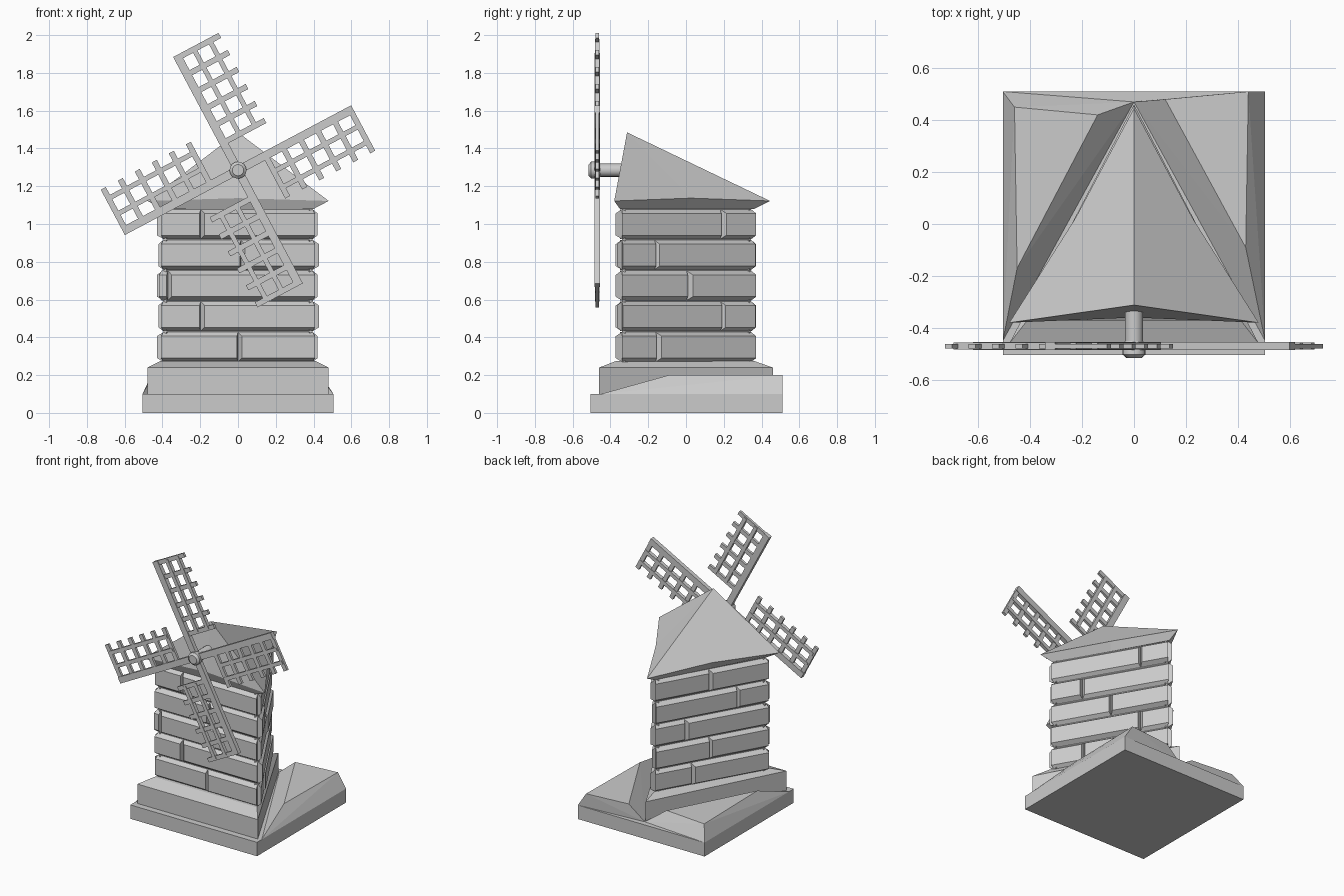
import bpy, bmesh, math
from mathutils import Vector, Matrix

if "Cube" in bpy.data.objects:
    bpy.data.objects.remove(bpy.data.objects["Cube"])


def finish(name, bm):
    bmesh.ops.recalc_face_normals(bm, faces=bm.faces)
    me = bpy.data.meshes.new(name)
    bm.to_mesh(me)
    bm.free()
    ob = bpy.data.objects.new(name, me)
    bpy.context.collection.objects.link(ob)
    return ob


def loft(name, rings, apex=None):
    """Stack of equal-sized point rings, capped below, and above by a lid or apex."""
    bm = bmesh.new()
    vs = [[bm.verts.new(p) for p in r] for r in rings]
    n = len(rings[0])
    bm.faces.new(vs[0])
    for a, b in zip(vs, vs[1:]):
        for i in range(n):
            j = (i + 1) % n
            bm.faces.new((a[i], a[j], b[j], b[i]))
    if apex:
        t = bm.verts.new(apex)
        for i in range(n):
            bm.faces.new((vs[-1][i], vs[-1][(i + 1) % n], t))
    else:
        bm.faces.new(vs[-1])
    return finish(name, bm)


def hull(name, pts):
    bm = bmesh.new()
    for p in pts:
        bm.verts.new(p)
    bmesh.ops.convex_hull(bm, input=bm.verts)
    return finish(name, bm)


def tri(w, front, back, z):
    return [(-w, front, z), (w, front, z), (0, back, z)]


def rect(x0, x1, y0, y1, z):
    return [(x0, y0, z), (x1, y0, z), (x1, y1, z), (x0, y1, z)]


# Ground slab and the two rocky mounds behind the mill
loft("ground_slab", [rect(-.505, .505, -.505, .51, z) for z in (0, .1)])
hull("right_mound", [(.505, -.45, .1), (.505, .51, .1), (0, .47, .1),
                     (.43, -.09, .2), (.44, .51, .2), (.12, .48, .2)])
hull("left_mound", [(-.505, -.45, .1), (-.505, .51, .1), (0, .47, .1),
                    (-.45, -.17, .2), (-.46, .45, .2), (-.14, .42, .2)])

# Triangular plinth and tower core
loft("plinth", [tri(.48, -.46, .46, .1), tri(.48, -.46, .46, .24),
                tri(.41, -.37, .36, .275)])
loft("tower_core", [tri(.395, -.34, .345, z) for z in (.25, 1.09)])

# Chamfered stones: five courses on three sides, split at staggered fractions
corners = [Vector(p) for p in tri(.395, -.34, .345, 0)]
splits = [(.5, .25, .03, .52, .25), (.26, .76, .5, .25, .76), (.32, .48, .26, .73, .48)]
for side in range(3):
    a, b = corners[side], corners[(side + 1) % 3]
    along = (b - a).normalized()
    length = (b - a).length
    out = Vector((along.y, -along.x, 0))
    for course in range(5):
        z0 = .27 + course * .1625
        z1 = z0 + .158
        cut = splits[side][course] * length
        for k, (s0, s1) in enumerate(((0, cut), (cut, length))):
            if s1 - s0 < .05:
                s0, s1 = s0 - .01, s1
            depth = .032 if (course + k) % 2 else .024
            # ends at a tower corner reach past it, ends at a joint are chamfered
            e0 = s0 - .012 if k == 0 else s0 + .02
            e1 = s1 + .012 if k == 1 else s1 - .006
            quad = lambda p, q, lo, hi, d: [a + along * s + out * d + Vector((0, 0, z))
                                            for s, z in ((p, lo), (q, lo), (q, hi), (p, hi))]
            loft(f"stone_{side}_{course}_{k}",
                 [quad(s0, s1, z0, z1, -.02), quad(s0, s1, z0, z1, 0),
                  quad(e0, e1, z0 + .02, z1 - .022, depth)])

# Three-cornered roof with the eaves pulled in between corners
low = [(-.40, -.35, 1.08), (0, -.345, 1.08), (.40, -.35, 1.08),
       (.2, 0, 1.08), (0, .36, 1.08), (-.2, 0, 1.08)]
eave = [(-.48, -.38, 1.122), (0, -.36, 1.137), (.48, -.38, 1.122),
        (.224, .025, 1.137), (0, .445, 1.122), (-.224, .025, 1.137)]
loft("roof", [low, eave], (0, -.312, 1.485))

# Axle and hub, turned around the y axis
HUB_Z = 1.285


def disc(r, y, n=16):
    return [(r * math.cos(2 * math.pi * i / n), y, HUB_Z + r * math.sin(2 * math.pi * i / n))
            for i in range(n)]


for name, prof in (("axle", [(.035, -.3), (.035, -.46)]),
                   ("hub", [(.035, -.45), (.045, -.475), (.045, -.502), (.03, -.515)])):
    ob = loft(name, [disc(r, y) for r, y in prof])
    ob.data.shade_smooth()
    ob.data.set_sharp_from_angle(angle=math.radians(30))


# Four lattice sails: a spar along one edge, six rungs and two thin stringers
def sail(name, angle):
    bm = bmesh.new()

    def bar(v0, v1, u0, u1, thick):
        m = (Matrix.Translation(((v0 + v1) / 2, 0, (u0 + u1) / 2))
             @ Matrix.Diagonal((v1 - v0, thick, u1 - u0, 1)))
        bmesh.ops.create_cube(bm, size=1, matrix=m)

    bar(-.022, .022, 0, .69, .03)
    for i in range(6):
        u = .165 + i * .102
        bar(-.02, .25, u - .015, u + .015, .018)
    for v in (.095, .19):
        bar(v - .013, v + .013, .16, .68, .026)
    bmesh.ops.transform(bm, verts=bm.verts, matrix=Matrix.Translation((0, -.47, HUB_Z))
                        @ Matrix.Rotation(angle, 4, 'Y'))
    finish(name, bm)


for i in range(4):
    sail(f"sail_{i + 1}", math.radians(-28 + 90 * i))
